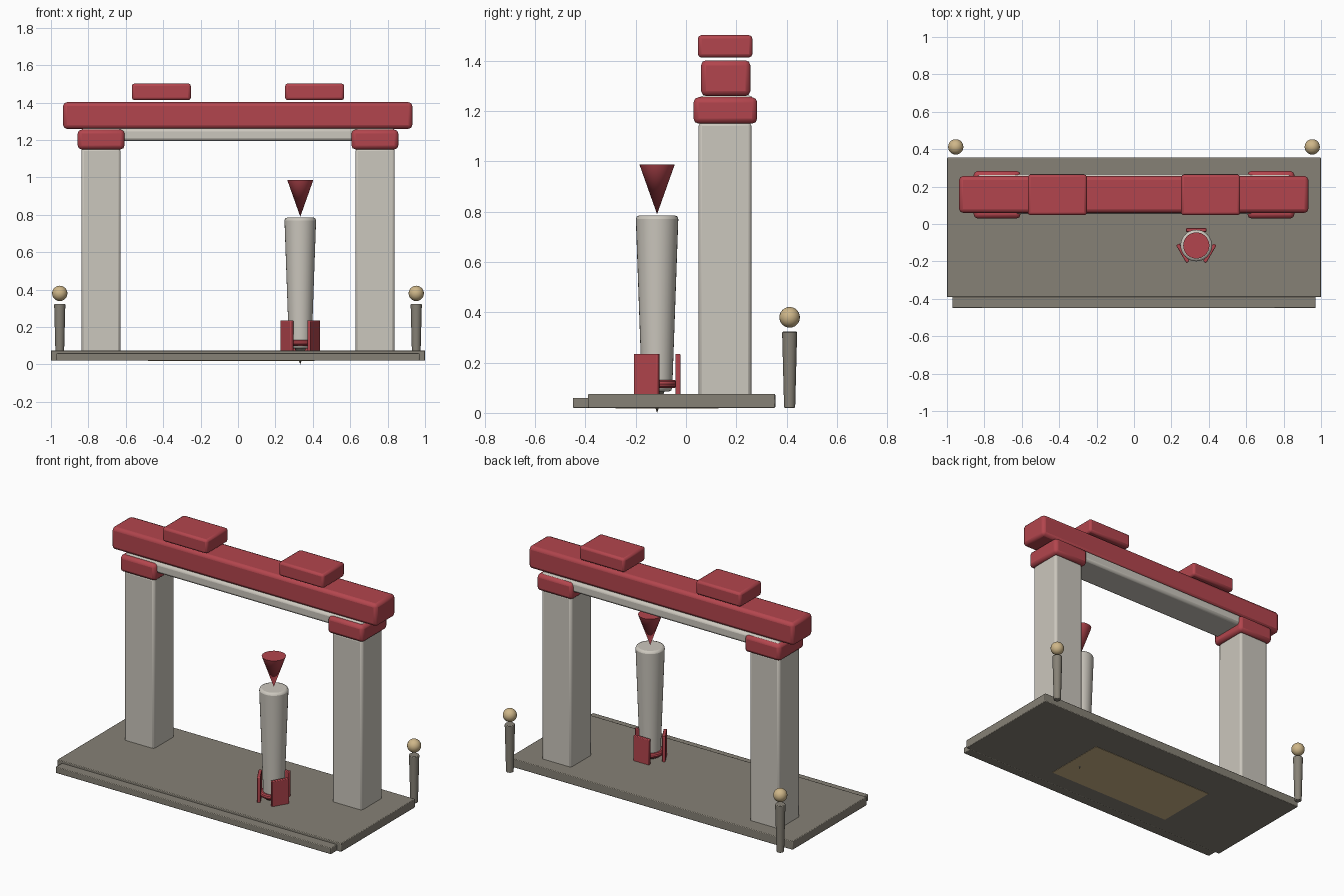
import bpy
from math import radians, cos, sin

if "Cube" in bpy.data.objects:
    bpy.data.objects.remove(bpy.data.objects["Cube"])


def material(name, rgb):
    m = bpy.data.materials.new(name)
    m.diffuse_color = (*rgb, 1)
    m.use_nodes = True
    m.node_tree.nodes["Principled BSDF"].inputs["Base Color"].default_value = m.diffuse_color
    return m


RED = material("red", (0.45, 0.06, 0.075))
STONE = material("pale_stone", (0.60, 0.57, 0.51))
DARK = material("dark_stone", (0.24, 0.22, 0.18))
GOLD = material("gold", (0.62, 0.47, 0.25))


def finish(ob, name, mat, bevel=0, segments=2, smooth=True):
    ob.name = name
    ob.data.materials.append(mat)
    if bevel:
        b = ob.modifiers.new("Bevel", 'BEVEL')
        b.width, b.segments = bevel, segments
        b.limit_method = 'ANGLE'
    if smooth:
        bpy.ops.object.shade_smooth_by_angle(angle=radians(35))
    return ob


def box(name, mat, x, y, z, bevel=0.0, turn=0.0):
    """Box given as (min, max) spans, optionally turned about its vertical axis."""
    mid = [(a + b) / 2 for a, b in (x, y, z)]
    bpy.ops.mesh.primitive_cube_add(size=1, location=mid)
    ob = bpy.context.object
    ob.scale = [b - a for a, b in (x, y, z)]
    bpy.ops.object.transform_apply(location=False, rotation=False, scale=True)
    ob.rotation_euler.z = turn
    return finish(ob, name, mat, bevel)


def tapered(name, mat, x, y, z, r, bevel=0.0, sides=32):
    """Round part: z = (bottom, top), r = (bottom radius, top radius)."""
    bpy.ops.mesh.primitive_cone_add(vertices=sides, radius1=r[0], radius2=r[1],
                                    depth=z[1] - z[0], location=(x, y, sum(z) / 2))
    return finish(bpy.context.object, name, mat, bevel)


# Base slab, front step and inlaid floor panel on the underside
box("base_slab", DARK, (-1, 1), (-0.39, 0.355), (0.02, 0.075), 0.004)
box("front_step", DARK, (-0.97, 0.97), (-0.45, -0.385), (0.02, 0.06), 0.004)
box("underside_panel", GOLD, (-0.48, 0.41), (-0.28, 0.13), (0.018, 0.03))

# Gateway: pillars, capitals and roof blocks on both sides
for side, s in (("left", -1), ("right", 1)):
    def span(a, b):
        return tuple(sorted((s * a, s * b)))
    box(side + "_pillar", STONE, span(0.628, 0.838), (0.05, 0.26), (0.03, 1.155), 0.014)
    box(side + "_capital", RED, span(0.607, 0.857), (0.03, 0.283), (1.15, 1.255), 0.02)
    box(side + "_roof_block", RED, span(0.252, 0.568), (0.047, 0.264), (1.413, 1.502), 0.014)
    # Rear posts with ball finials
    tapered(side + "_post", DARK, s * 0.953, 0.412, (0.02, 0.323), (0.022, 0.03), 0.004, 20)
    bpy.ops.mesh.primitive_uv_sphere_add(segments=20, ring_count=12, radius=0.041,
                                         location=(s * 0.953, 0.412, 0.38))
    finish(bpy.context.object, side + "_post_ball", GOLD)

# Lintel and top beam
box("lintel", STONE, (-0.84, 0.84), (0.054, 0.266), (1.195, 1.262), 0.016)
box("top_beam", RED, (-0.935, 0.932), (0.06, 0.256), (1.26, 1.402), 0.02)

# Standing column with pointed cap and downward spike
cx, cy = 0.333, -0.115
tapered("column_body", STONE, cx, cy, (0.085, 0.785), (0.06, 0.085), 0.014)
tapered("inverted_cone", RED, cx, cy, (0.79, 0.987), (0, 0.07))
tapered("bottom_spike", DARK, cx, cy, (0.0, 0.13), (0, 0.045))

# Three plates around the foot, tied by a ring
for i, deg in enumerate((90, 210, 330)):
    a = radians(deg)
    px, py = cx + 0.083 * cos(a), cy + 0.083 * sin(a)
    box(f"foot_plate_{i + 1}", RED, (px - 0.01, px + 0.01), (py - 0.055, py + 0.055),
        (0.07, 0.235), 0.004, a)
bpy.ops.mesh.primitive_torus_add(major_segments=32, minor_segments=10, major_radius=0.066,
                                 minor_radius=0.016, location=(cx, cy, 0.115))
finish(bpy.context.object, "foot_ring", RED)
